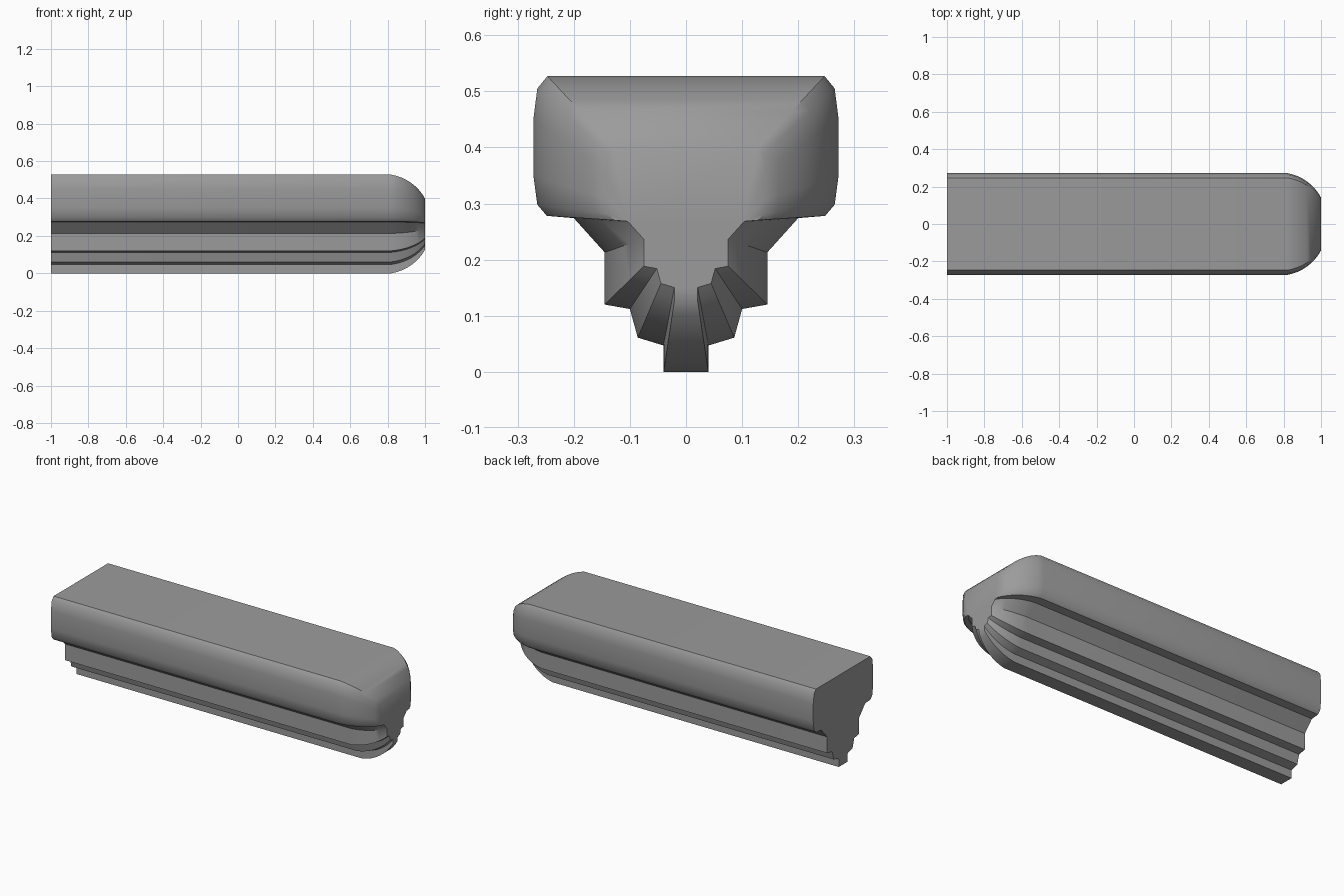
import bpy, bmesh, math
from mathutils import Vector

cube = bpy.data.objects.get("Cube")
if cube:
    bpy.data.objects.remove(cube, do_unlink=True)

# Half cross-section (y, z): stepped keel, flared stem, rounded top beam
half = [(0.04, 0), (0.04, 0.047), (0.086, 0.061), (0.1, 0.112),
        (0.145, 0.12), (0.145, 0.213), (0.2, 0.274), (0.248, 0.278),
        (0.265, 0.298), (0.272, 0.35), (0.272, 0.45), (0.265, 0.505),
        (0.247, 0.527)]
profile = half + [(-y, z) for y, z in reversed(half)]

# Stations along the length: straight run, then a rounded nose
MID_Z, HALF_W, NOSE_X, STEPS = 0.262, 0.272, 0.82, 8
a0, a1 = math.radians(10), math.radians(62)
radius = (1 - NOSE_X) / (math.sin(a1) - math.sin(a0))
stations = [(-1, 1)]
for i in range(STEPS + 1):
    a = a0 + (a1 - a0) * i / STEPS
    x = NOSE_X + radius * (math.sin(a) - math.sin(a0))
    drop = radius * (math.cos(a0) - math.cos(a))
    stations.append((x, 1 - drop / HALF_W))

# Loft the sections and cap both ends
bm = bmesh.new()
rings = [[bm.verts.new(Vector((x, y * s, MID_Z + (z - MID_Z) * s)))
          for y, z in profile] for x, s in stations]
n = len(profile)
for r, q in zip(rings, rings[1:]):
    for i in range(n):
        j = (i + 1) % n
        bm.faces.new((r[i], r[j], q[j], q[i]))
caps = [bm.faces.new(rings[0]), bm.faces.new(rings[-1])]
bmesh.ops.recalc_face_normals(bm, faces=bm.faces[:])
bmesh.ops.triangulate(bm, faces=caps)
mesh = bpy.data.meshes.new("stepped_beam")
bm.to_mesh(mesh)
bm.free()
beam = bpy.data.objects.new("stepped_beam", mesh)
bpy.context.collection.objects.link(beam)

# Plain grey material
grey = bpy.data.materials.new("mid_grey")
grey.use_nodes = True
colour = (0.33, 0.33, 0.33, 1)
grey.diffuse_color = colour
grey.node_tree.nodes["Principled BSDF"].inputs["Base Color"].default_value = colour
mesh.materials.append(grey)

# Soft rounding with crisp steps
bpy.ops.object.select_all(action="DESELECT")
beam.select_set(True)
bpy.context.view_layer.objects.active = beam
bpy.ops.object.shade_smooth_by_angle(angle=math.radians(35))
